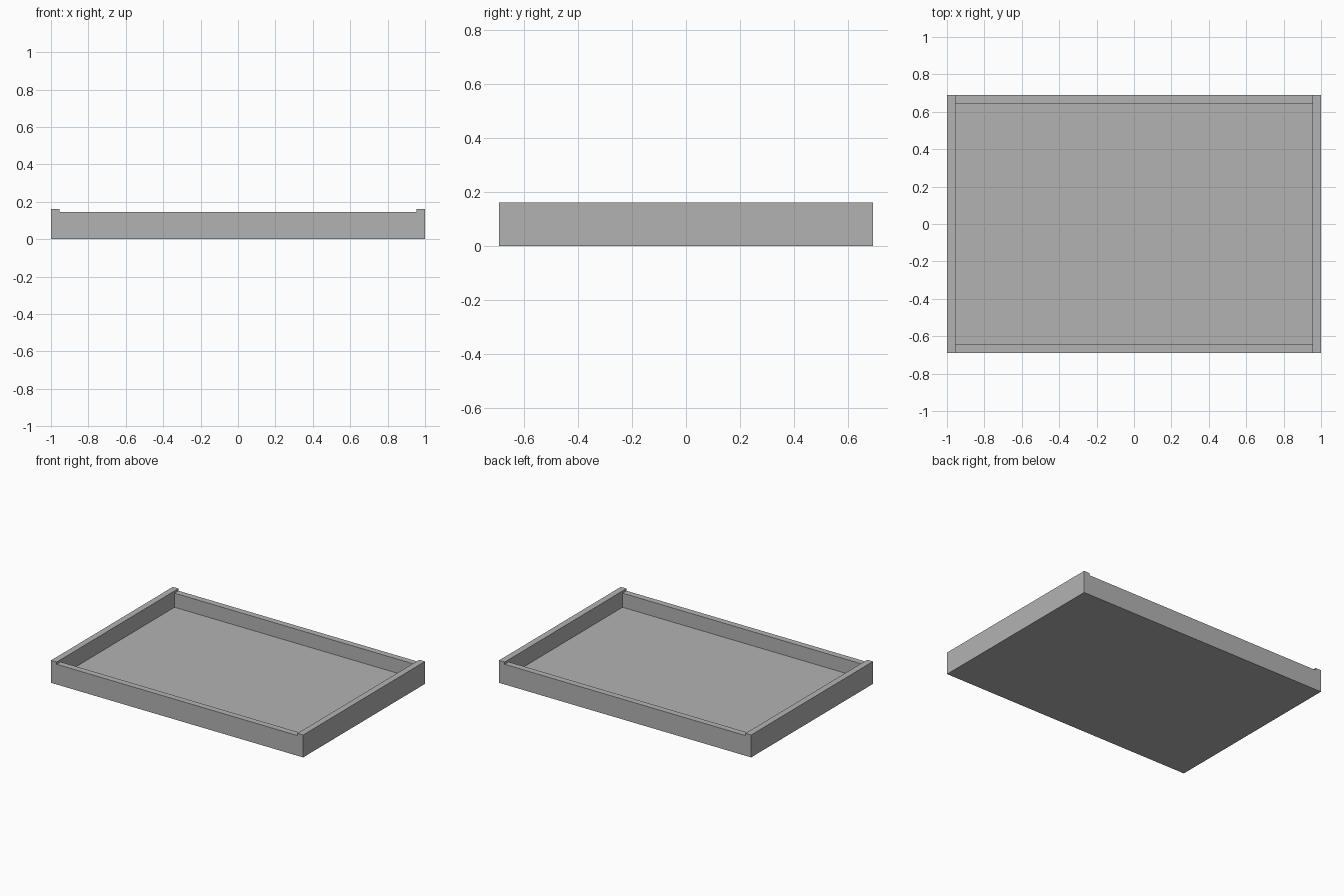
import bpy
import bmesh
from mathutils import Vector

cube = bpy.data.objects.get("Cube")
if cube:
    bpy.data.objects.remove(cube, do_unlink=True)

HALF_X, HALF_Y = 1.0, 0.69
WALL = 0.045
FLOOR_TOP, LOW_TOP, SIDE_TOP = 0.044, 0.145, 0.161
IN_X, IN_Y = HALF_X - WALL, HALF_Y - WALL

grey = bpy.data.materials.new("plain grey")
grey.use_nodes = True
colour = (0.45, 0.45, 0.45, 1.0)
grey.diffuse_color = colour
grey.node_tree.nodes["Principled BSDF"].inputs["Base Color"].default_value = colour


def raise_faces(bm, test, start, end):
    """Extrude the upward faces at height start that pass the test up to end."""
    bm.normal_update()
    faces = []
    for f in bm.faces:
        c = f.calc_center_median()
        if f.normal.z > 0.9 and abs(c.z - start) < 1e-4 and test(c):
            faces.append(f)
    result = bmesh.ops.extrude_face_region(bm, geom=faces)
    moved = [g for g in result["geom"] if isinstance(g, bmesh.types.BMVert)]
    bmesh.ops.translate(bm, verts=moved, vec=(0, 0, end - start))
    left_over = [f for f in faces if f.is_valid]
    if left_over:
        bmesh.ops.delete(bm, geom=left_over, context='FACES')


# Floor slab, cut along the inner wall lines
bm = bmesh.new()
bmesh.ops.create_cube(bm, size=1)
for v in bm.verts:
    v.co = Vector((v.co.x * 2 * HALF_X, v.co.y * 2 * HALF_Y, (v.co.z + 0.5) * FLOOR_TOP))
for sign in (-1, 1):
    for point, normal in (((sign * IN_X, 0, 0), (1, 0, 0)), ((0, sign * IN_Y, 0), (0, 1, 0))):
        bmesh.ops.bisect_plane(bm, geom=bm.verts[:] + bm.edges[:] + bm.faces[:],
                               plane_co=point, plane_no=normal)

# Walls all round, then the taller left and right sides
raise_faces(bm, lambda c: abs(c.x) > IN_X or abs(c.y) > IN_Y, FLOOR_TOP, LOW_TOP)
raise_faces(bm, lambda c: abs(c.x) > IN_X, LOW_TOP, SIDE_TOP)

# Merge the flat pieces back into clean faces
bmesh.ops.dissolve_limit(bm, angle_limit=0.01, verts=bm.verts[:], edges=bm.edges[:])
bmesh.ops.recalc_face_normals(bm, faces=bm.faces[:])

mesh = bpy.data.meshes.new("tray")
bm.to_mesh(mesh)
bm.free()
mesh.materials.append(grey)
tray = bpy.data.objects.new("tray", mesh)
bpy.context.collection.objects.link(tray)
